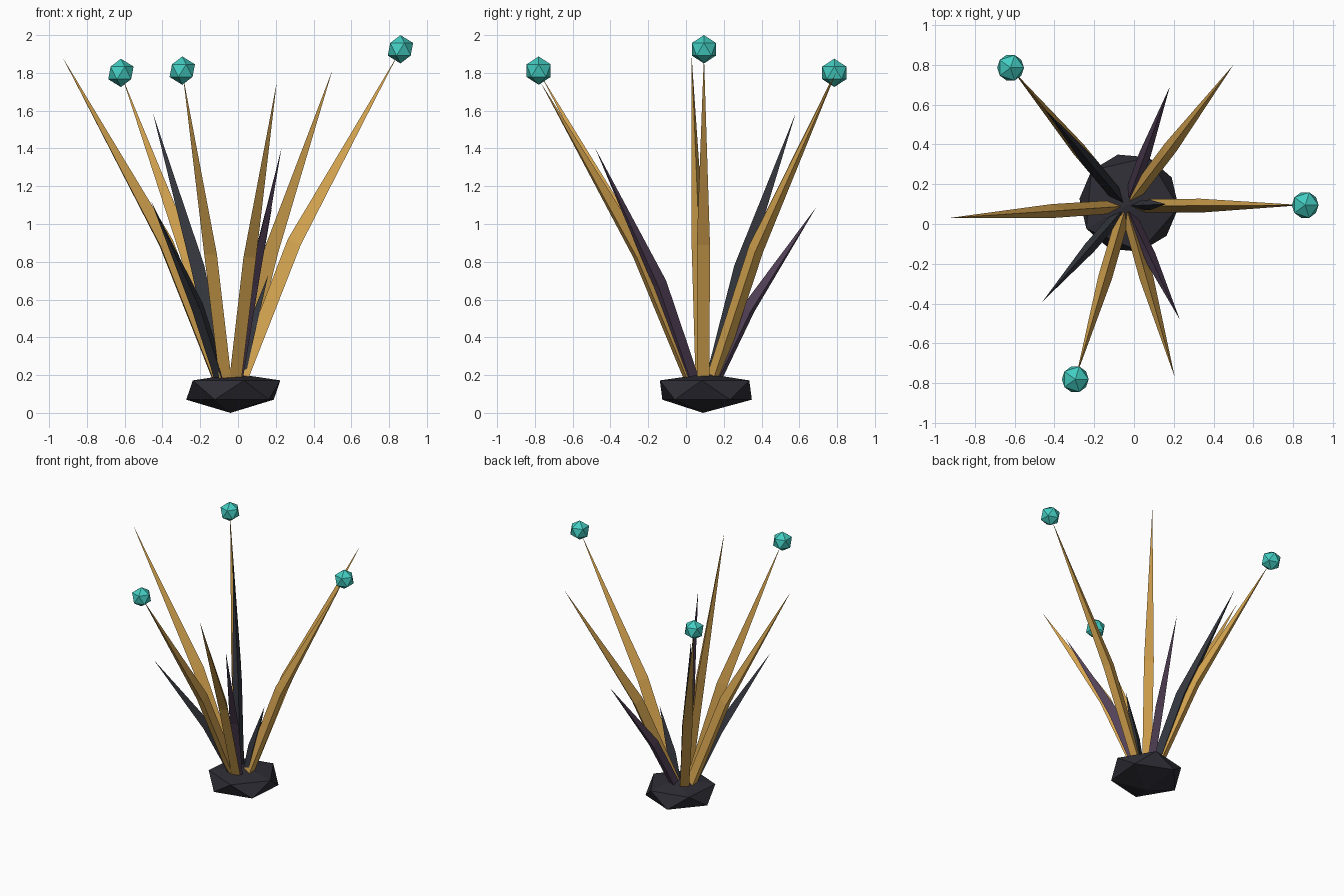
import bpy, bmesh, math
from mathutils import Vector

if "Cube" in bpy.data.objects:
    bpy.data.objects.remove(bpy.data.objects["Cube"])


def srgb(h):
    out = []
    for i in (0, 2, 4):
        c = int(h[i:i + 2], 16) / 255
        out.append(c / 12.92 if c <= 0.04045 else ((c + 0.055) / 1.055) ** 2.4)
    return (*out, 1.0)


def material(name, h):
    m = bpy.data.materials.new(name)
    m.diffuse_color = srgb(h)
    m.use_nodes = True
    m.node_tree.nodes["Principled BSDF"].inputs["Base Color"].default_value = m.diffuse_color
    return m


GOLD = material("gold", "D6A550")
CHARCOAL = material("charcoal", "35383F")
PLUM = material("plum", "55435A")
STONE = material("dark stone", "2E2D35")
TEAL = material("teal", "43CCC1")

CENTRE = Vector((-0.04, 0.09, 0))


def finish(bm, name, mat):
    bmesh.ops.recalc_face_normals(bm, faces=bm.faces[:])
    me = bpy.data.meshes.new(name)
    bm.to_mesh(me)
    bm.free()
    me.materials.append(mat)
    ob = bpy.data.objects.new(name, me)
    bpy.context.collection.objects.link(ob)
    return ob


def spike(name, tip, mat, size=1.0):
    """Three-sided bent spike with its ridge turned towards the middle."""
    tip = Vector(tip)
    out = Vector((tip.x - CENTRE.x, tip.y - CENTRE.y, 0)).normalized()
    side = Vector((-out.y, out.x, 0))
    base = CENTRE + out * 0.04 + Vector((0, 0, 0.12))
    d = tip - base
    mid = base + Vector((d.x * 0.36, d.y * 0.36, d.z * 0.44))
    axis = d.normalized()
    inward = axis.cross(side)
    if inward.dot(out) > 0:
        inward = -inward
    bm = bmesh.new()
    rings = []
    for p, k in ((base, 0.95), (mid, 1.0)):
        s = size * k
        rings.append([bm.verts.new(p + inward * 0.045 * s),
                      bm.verts.new(p - inward * 0.03 * s + side * 0.035 * s),
                      bm.verts.new(p - inward * 0.03 * s - side * 0.035 * s)])
    top = bm.verts.new(tip)
    bm.faces.new(rings[0])
    for i in range(3):
        j = (i + 1) % 3
        bm.faces.new((rings[0][i], rings[0][j], rings[1][j], rings[1][i]))
        bm.faces.new((rings[1][i], rings[1][j], top))
    finish(bm, name, mat)


# Faceted stone base: two staggered rings of five plus two poles
bm = bmesh.new()
cx, cy, r = -0.025, 0.105, 0.25


def ring(z, start):
    return [bm.verts.new((cx + r * math.cos(math.radians(start + 72 * i)),
                          cy + r * math.sin(math.radians(start + 72 * i)), z))
            for i in range(5)]


low, high = ring(0.07, 31), ring(0.172, -5)
bottom = bm.verts.new((-0.04, 0.09, 0.0))
crown = bm.verts.new((-0.01, 0.11, 0.207))
for i in range(5):
    j = (i + 1) % 5
    bm.faces.new((bottom, low[j], low[i]))
    bm.faces.new((crown, high[i], high[j]))
    bm.faces.new((high[i], low[i], high[j]))
    bm.faces.new((low[i], low[j], high[j]))
finish(bm, "stone_base", STONE)

# Long gold spikes; the first three carry a gem
gems = [(0.86, 0.095, 1.925), (-0.62, 0.785, 1.80), (-0.295, -0.78, 1.812)]
for i, g in enumerate(gems):
    g = Vector(g)
    stem = (g - CENTRE).normalized()
    spike(f"gem_spike_{i + 1}", g - stem * 0.03, GOLD)
    bm = bmesh.new()
    bmesh.ops.create_icosphere(bm, subdivisions=1, radius=0.075)
    bmesh.ops.translate(bm, verts=bm.verts[:], vec=g)
    finish(bm, f"gem_{i + 1}", TEAL)

for i, t in enumerate([(0.50, 0.80, 1.815), (-0.93, 0.03, 1.885), (0.205, -0.77, 1.75)]):
    spike(f"gold_spike_{i + 1}", t, GOLD)

# Shorter dark spikes
for i, (t, m, s) in enumerate([((-0.45, 0.58, 1.585), CHARCOAL, 0.95),
                               ((-0.46, -0.39, 1.12), CHARCOAL, 0.85),
                               ((0.16, 0.10, 0.73), CHARCOAL, 0.75),
                               ((0.18, 0.69, 1.09), PLUM, 0.85),
                               ((0.23, -0.48, 1.40), PLUM, 0.9)]):
    spike(f"dark_spike_{i + 1}", t, m, s)
